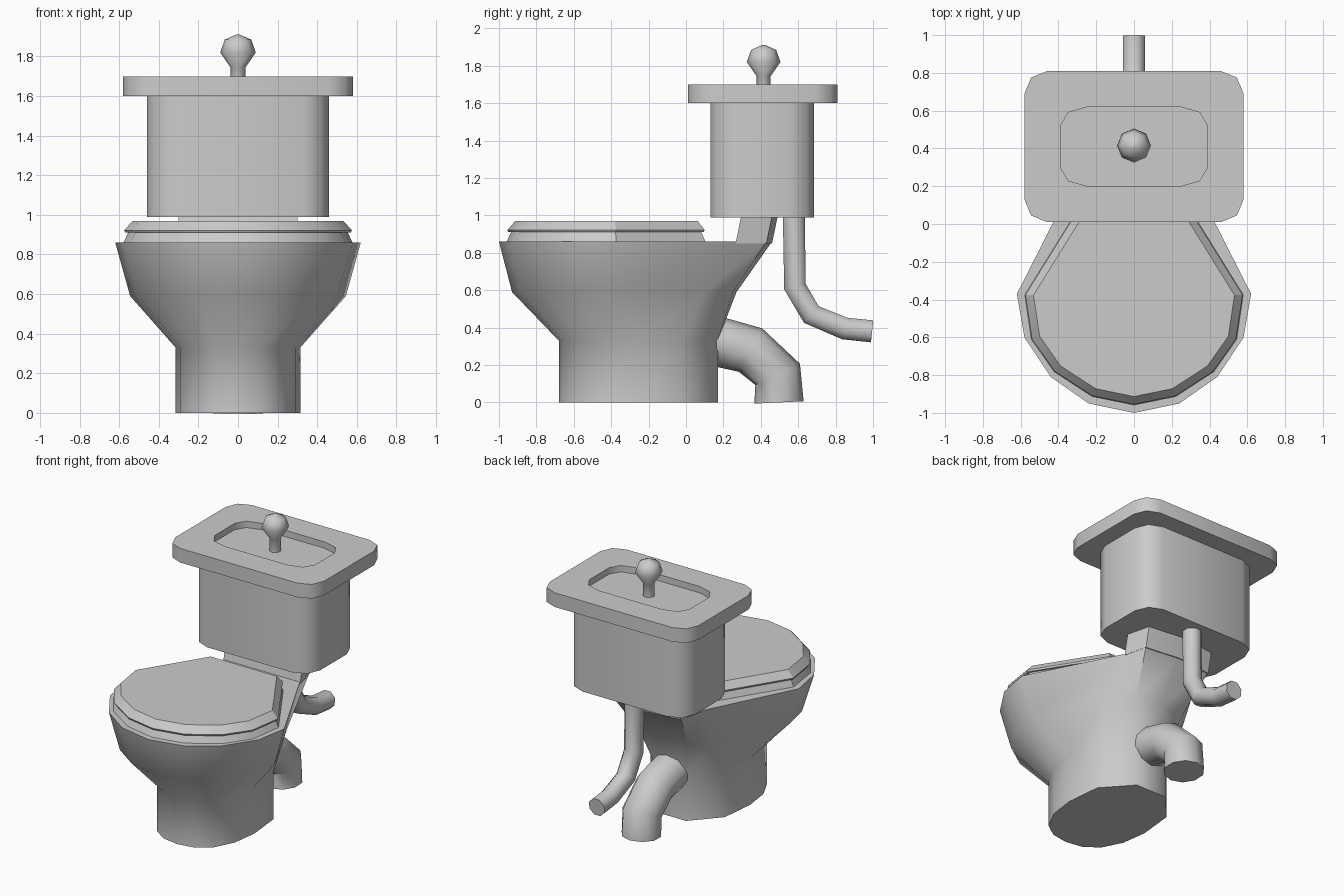
import bpy, math
from mathutils import Vector

if "Cube" in bpy.data.objects:
    bpy.data.objects.remove(bpy.data.objects["Cube"])


def loft(name, rings, angle=50):
    """Skin a list of equal-length rings and cap both ends."""
    n = len(rings[0])
    verts = [p for r in rings for p in r]
    faces = [tuple(reversed(range(n))),
             tuple(range((len(rings) - 1) * n, len(rings) * n))]
    for k in range(len(rings) - 1):
        for i in range(n):
            j = (i + 1) % n
            faces.append((k * n + i, k * n + j, (k + 1) * n + j, (k + 1) * n + i))
    me = bpy.data.meshes.new(name)
    me.from_pydata(verts, [], faces)
    ob = bpy.data.objects.new(name, me)
    bpy.context.collection.objects.link(ob)
    bpy.ops.object.select_all(action='DESELECT')
    bpy.context.view_layer.objects.active = ob
    ob.select_set(True)
    bpy.ops.object.mode_set(mode='EDIT')
    bpy.ops.mesh.select_all(action='SELECT')
    bpy.ops.mesh.normals_make_consistent(inside=False)
    bpy.ops.object.mode_set(mode='OBJECT')
    bpy.ops.object.shade_smooth_by_angle(angle=math.radians(angle))
    return ob


def mirrored(half, z, s=1.0, cy=-0.4):
    """Closed outline from its right half (first and last point may sit on x = 0)."""
    right = [(x * s, cy + (y - cy) * s, z) for x, y in half]
    left = [(-x, y, zz) for x, y, zz in reversed(right) if x > 1e-6]
    return right + left


def rounded(hx, y0, y1, rx, ry, z):
    """Rectangle with two-segment rounded corners."""
    cy, hy = (y0 + y1) / 2, (y1 - y0) / 2
    pts = []
    for q, (sx, sy) in enumerate([(1, 1), (-1, 1), (-1, -1), (1, -1)]):
        for k in range(3):
            a = math.radians(90 * q + 45 * k)
            pts.append((sx * (hx - rx) + rx * math.cos(a),
                        cy + sy * (hy - ry) + ry * math.sin(a), z))
    return pts


def tube(name, path, r, n):
    """Round pipe along a path in the x = 0 plane."""
    pts = [Vector((0, y, z)) for y, z in path]
    rings = []
    for i, c in enumerate(pts):
        a = (c - pts[i - 1]).normalized() if i else Vector()
        b = (pts[i + 1] - c).normalized() if i < len(pts) - 1 else Vector()
        d = (a + b).normalized()
        up = Vector((0, -d.z, d.y))
        rings.append([tuple(c + Vector((r * math.cos(t), 0, 0)) + up * r * math.sin(t))
                      for t in (2 * math.pi * (k + 0.5) / n for k in range(n))])
    return loft(name, rings)


# Pedestal and bowl
base = [(0, -.68), (.12, -.66), (.22, -.59), (.29, -.45), (.315, -.27),
        (.29, -.02), (.12, .17), (0, .17)]
belly = [(0, -.93), (.21, -.885), (.39, -.76), (.50, -.58), (.545, -.37),
         (.31, .10), (.19, .25), (0, .27)]
rim = [(0, -1), (.24, -.95), (.44, -.81), (.58, -.60), (.62, -.37),
       (.30, .26), (.26, .43), (0, .46)]
loft("bowl", [mirrored(base, 0), mirrored(base, .33),
              mirrored(belly, .59), mirrored(rim, .86)])

# Neck under the tank
loft("neck", [mirrored([(0, .265), (.30, .265), (.26, .43), (0, .46)], .85),
              mirrored([(0, .295), (.30, .295), (.26, .46), (0, .49)], .995)])

# Seat and its cover
seat = [(0, -.955), (.22, -.91), (.42, -.78), (.54, -.61), (.575, -.375),
        (.28, .10), (0, .10)]
loft("seat", [mirrored(seat, .855, 1.01), mirrored(seat, .91, .965)], 25)
loft("seat_cover", [mirrored(seat, .91, .99), mirrored(seat, .922, 1.0),
                    mirrored(seat, .97, .925)], 25)

# Tank and lid with a recessed top
loft("tank", [rounded(.46, .13, .685, .13, .13, .99),
              rounded(.46, .13, .685, .13, .13, 1.61)])
loft("tank_lid", [rounded(.58, .01, .81, .12, .12, 1.60),
                  rounded(.58, .01, .81, .12, .12, 1.70),
                  rounded(.39, .20, .62, .145, .10, 1.70),
                  rounded(.39, .20, .62, .145, .10, 1.655)])

# Flush knob, turned from a profile
profile = [(.038, 1.65), (.038, 1.745), (.09, 1.82), (.067, 1.885), (.01, 1.91)]
loft("flush_knob", [[(r * math.cos(k * math.pi / 4), .415 + r * math.sin(k * math.pi / 4), z)
                     for k in range(8)] for r, z in profile], 60)

# Drain and water supply pipes
tube("drain_pipe", [(.03, .36), (.21, .315), (.345, .28), (.49, .15), (.497, 0)], .132, 10)
tube("supply_pipe", [(.577, 1.0), (.582, .62), (.67, .47), (.85, .395), (.995, .38)], .064, 8)
